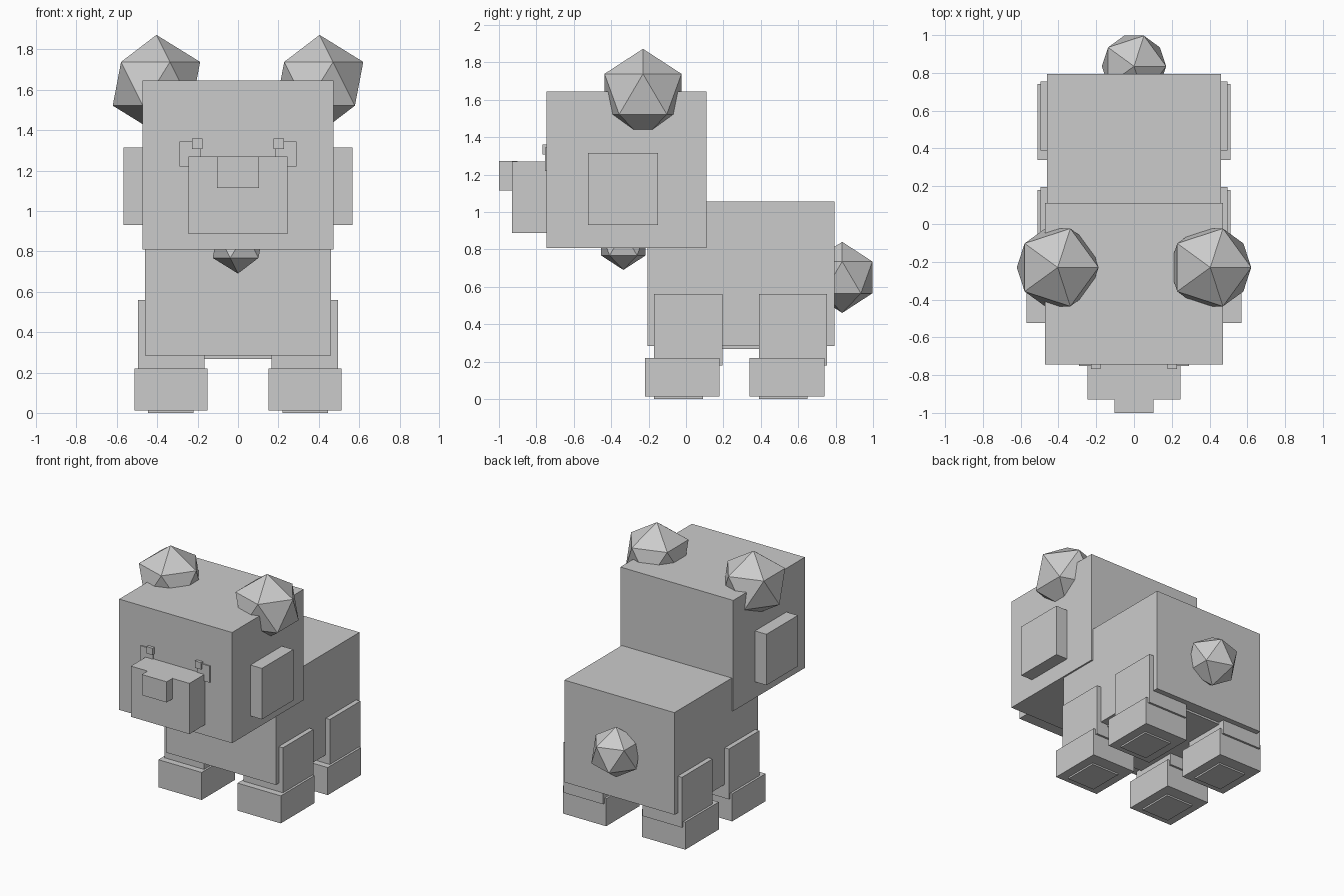
import bpy
import bmesh

if "Cube" in bpy.data.objects:
    bpy.data.objects.remove(bpy.data.objects["Cube"])

grey = bpy.data.materials.new("plain grey")
grey.diffuse_color = (0.6, 0.6, 0.6, 1)
grey.use_nodes = True
grey.node_tree.nodes["Principled BSDF"].inputs["Base Color"].default_value = grey.diffuse_color


def finish(name, bm):
    mesh = bpy.data.meshes.new(name)
    bm.to_mesh(mesh)
    bm.free()
    mesh.materials.append(grey)
    obj = bpy.data.objects.new(name, mesh)
    bpy.context.collection.objects.link(obj)
    return obj


def box(name, x, y, z):
    """Box from (min, max) ranges on each axis."""
    bm = bmesh.new()
    bmesh.ops.create_cube(bm, size=1)
    for v in bm.verts:
        v.co = [r[0] if c < 0 else r[1] for c, r in zip(v.co, (x, y, z))]
    return finish(name, bm)


def ball(name, centre, radius):
    """Twenty-sided low-poly ball."""
    bm = bmesh.new()
    bmesh.ops.create_icosphere(bm, subdivisions=1, radius=radius)
    bmesh.ops.translate(bm, vec=centre, verts=bm.verts)
    return finish(name, bm)


def pair(name, x, y, z):
    """Matching boxes on both sides."""
    box(name + "_right", x, y, z)
    box(name + "_left", (-x[1], -x[0]), y, z)


# Body and belly
box("body", (-0.46, 0.46), (-0.205, 0.795), (0.283, 1.055))
box("belly", (-0.40, 0.40), (-0.12, 0.71), (0.268, 0.30))

# Head, snout, nose and cheeks
box("head", (-0.472, 0.472), (-0.745, 0.11), (0.808, 1.645))
box("snout", (-0.245, 0.245), (-0.93, -0.70), (0.887, 1.27))
box("nose", (-0.104, 0.104), (-1.0, -0.90), (1.115, 1.271))
pair("cheek", (0.44, 0.568), (-0.525, -0.15), (0.93, 1.315))

# Eyes with small highlights
pair("eye", (0.185, 0.29), (-0.753, -0.74), (1.22, 1.345))
pair("eye_highlight", (0.177, 0.228), (-0.767, -0.74), (1.308, 1.36))

# Ears, tail and chest tuft
for side, x in (("left", -0.404), ("right", 0.404)):
    ball("ear_" + side, (x, -0.23, 1.63), 0.242)
ball("tail", (0, 0.835, 0.65), 0.19)
ball("chest_tuft", (0, -0.335, 0.83), 0.14)

# Legs, feet and sole pads
for end, y in (("front", 0.0), ("back", 0.56)):
    pair(end + "_leg", (0.165, 0.495), (y - 0.17, y + 0.195), (0.18, 0.56))
    pair(end + "_foot", (0.15, 0.512), (y - 0.22, y + 0.18), (0.012, 0.22))
    pair(end + "_pad", (0.22, 0.445), (y - 0.17, y + 0.09), (0.0, 0.02))
